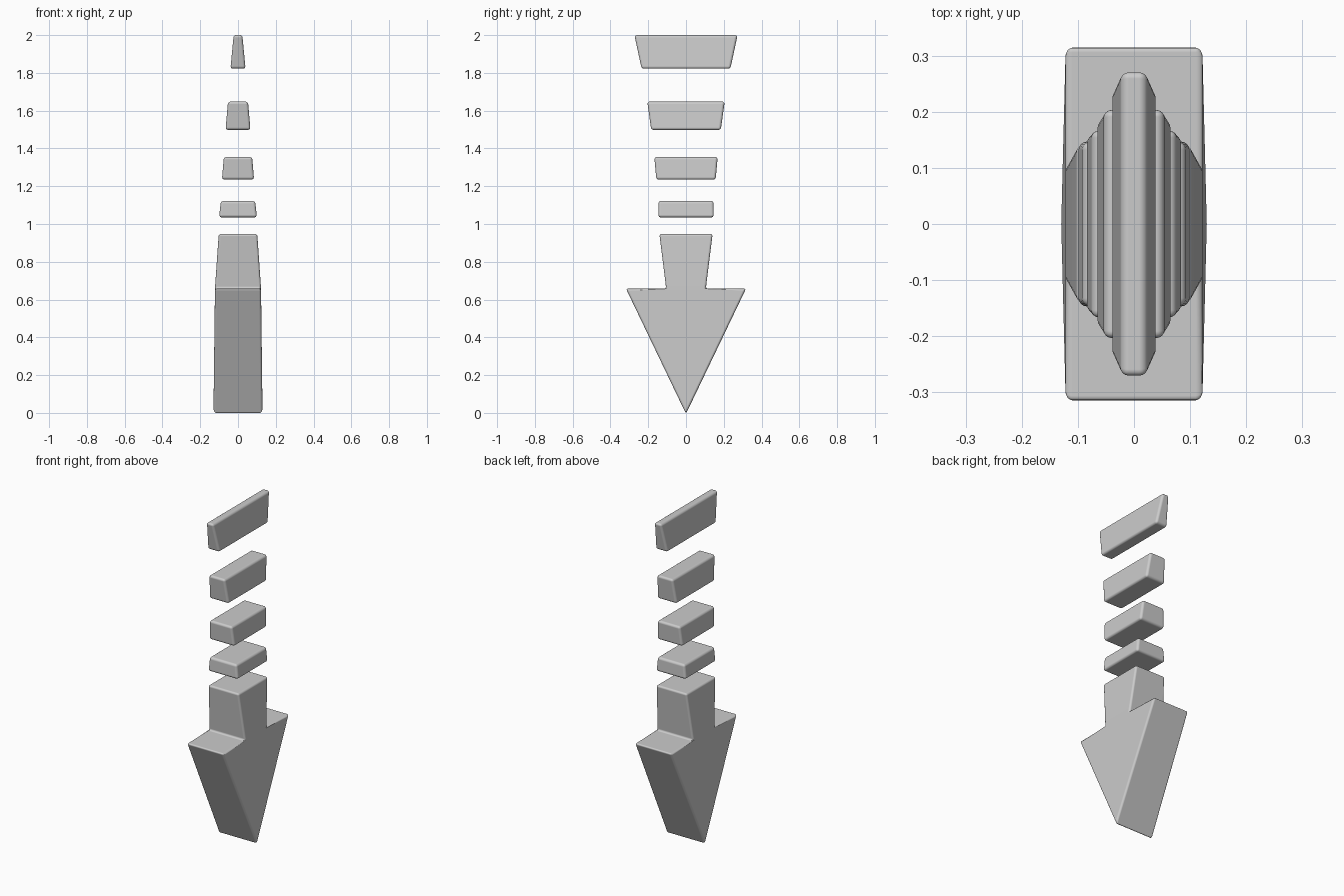
import bpy
import bmesh

cube = bpy.data.objects.get("Cube")
if cube:
    bpy.data.objects.remove(cube, do_unlink=True)


def finish(name, bm, radius):
    """Turn the bmesh into an object with softly rounded edges."""
    bmesh.ops.recalc_face_normals(bm, faces=bm.faces)
    mesh = bpy.data.meshes.new(name)
    bm.to_mesh(mesh)
    bm.free()
    obj = bpy.data.objects.new(name, mesh)
    bpy.context.collection.objects.link(obj)
    mesh.shade_smooth()
    bevel = obj.modifiers.new("Rounded edges", 'BEVEL')
    bevel.width = radius
    bevel.segments = 4
    bevel.limit_method = 'ANGLE'
    bevel.angle_limit = 0.5
    bevel.harden_normals = True
    return obj


def tapered_block(name, z0, z1, bottom, top):
    """Block given by its half sizes (x, y) at the bottom and the top."""
    bm = bmesh.new()
    bmesh.ops.create_cube(bm, size=2)
    for v in bm.verts:
        hx, hy = top if v.co.z > 0 else bottom
        v.co = (v.co.x * hx, v.co.y * hy, z1 if v.co.z > 0 else z0)
    return finish(name, bm, 0.014)


# Arrow: outline as (half thickness, y, z), mirrored across both axes
tip = (0.13, 0, -0.005)
shoulder = (0.122, 0.318, 0.658)
neck = (0.122, 0.105, 0.658)
end = (0.102, 0.141, 0.947)


def flip(p):
    return (p[0], -p[1], p[2])


outline = [tip, shoulder, neck, end, flip(end), flip(neck), flip(shoulder)]
bm = bmesh.new()
sides = [[bm.verts.new((s * x, y, z)) for x, y, z in outline] for s in (1, -1)]
for v in sides:
    bm.faces.new([v[0], v[1], v[2], v[5], v[6]])
    bm.faces.new(v[2:6])
a, b = sides
for i in range(len(outline)):
    j = (i + 1) % len(outline)
    bm.faces.new((a[i], a[j], b[j], b[i]))
finish("arrow_head_and_shaft", bm, 0.012)

# Tail: separate blocks that get thinner and longer towards the top
tapered_block("tail_block_lowest", 1.035, 1.122, (0.10, 0.147), (0.091, 0.146))
tapered_block("tail_block_lower", 1.235, 1.355, (0.085, 0.157), (0.075, 0.168))
tapered_block("tail_block_upper", 1.498, 1.648, (0.066, 0.184), (0.053, 0.205))
tapered_block("tail_block_top", 1.822, 2.0, (0.04, 0.235), (0.023, 0.273))
